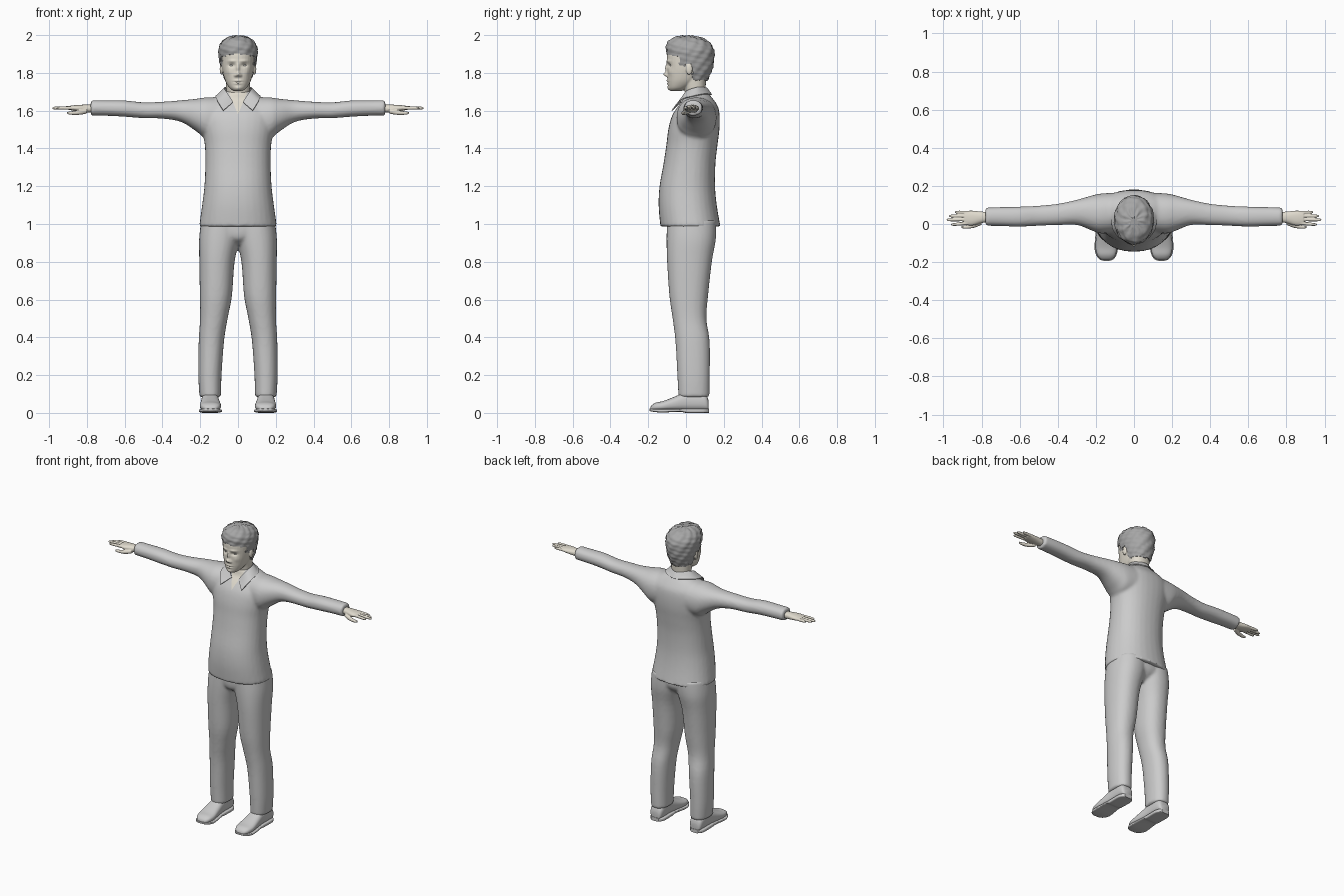
import bpy, bmesh, math, random
from mathutils import Matrix, Vector

random.seed(4)
CM = 0.01  # all part measurements below are in hundredths of a unit
if "Cube" in bpy.data.objects:
    bpy.data.objects.remove(bpy.data.objects["Cube"])


def material(name, r, g, b):
    m = bpy.data.materials.new(name)
    m.use_nodes = True
    m.diffuse_color = (r, g, b, 1)
    m.node_tree.nodes["Principled BSDF"].inputs["Base Color"].default_value = (r, g, b, 1)
    return m


CLOTH = material("grey cloth", 0.6, 0.6, 0.6)
SKIN = material("pale skin", 0.75, 0.71, 0.62)
HAIR = material("grey hair", 0.38, 0.38, 0.38)
EYE = material("eye grey", 0.6, 0.6, 0.58)


def spline(points, steps):
    """Catmull-Rom curve through tuples of any length."""
    out = []
    for i in range(len(points) - 1):
        a, b = points[max(i - 1, 0)], points[i]
        c, d = points[i + 1], points[min(i + 2, len(points) - 1)]
        for k in range(steps):
            t = k / steps
            out.append([q + t / 2 * (r - p + t * (2 * p - 5 * q + 4 * r - s + t * (3 * (q - r) + s - p)))
                        for p, q, r, s in zip(a, b, c, d)])
    return out + [list(points[-1])]


def loft(bm, axis, rings, power=0.9, sides=32, steps=4, flip=1):
    """Closed tube; each ring is a position along the axis and two min/max pairs."""
    rows = []
    for t, a0, a1, b0, b1 in spline(rings, steps):
        row = []
        for k in range(sides):
            ang = 2 * math.pi * k / sides
            c, s = (math.copysign(abs(f) ** power, f) for f in (math.cos(ang), math.sin(ang)))
            a, b = (a0 + a1 + (a1 - a0) * c) / 2, (b0 + b1 + (b1 - b0) * s) / 2
            x, y, z = {"x": (t, a, b), "y": (a, t, b), "z": (a, b, t)}[axis]
            row.append(bm.verts.new((x * CM * flip, y * CM, z * CM)))
        rows.append(row)
    for low, high in zip(rows, rows[1:]):
        for k in range(sides):
            j = (k + 1) % sides
            bm.faces.new((low[k], low[j], high[j], high[k]))
    bm.faces.new(rows[0])
    bm.faces.new(rows[-1])


def centred(rings):
    return [(z, -w, w, y0, y1) for z, w, y0, y1 in rings]


def ball(bm, centre, radii):
    m = Matrix.Translation(Vector(centre) * CM) @ Matrix.Diagonal([r * CM for r in radii] + [1])
    bmesh.ops.create_uvsphere(bm, u_segments=20, v_segments=12, radius=1, matrix=m)


def finish(bm, name, mats, mods=(), sharp=60):
    """Turn the bmesh into a smooth object with its modifiers applied."""
    bmesh.ops.recalc_face_normals(bm, faces=bm.faces)
    mesh = bpy.data.meshes.new(name)
    bm.to_mesh(mesh)
    bm.free()
    ob = bpy.data.objects.new(name, mesh)
    bpy.context.collection.objects.link(ob)
    for kind, settings in mods:
        mod = ob.modifiers.new(kind.title(), kind)
        for key, value in settings.items():
            setattr(mod, key, value)
    if mods:
        dg = bpy.context.evaluated_depsgraph_get()
        baked = bpy.data.meshes.new_from_object(ob.evaluated_get(dg))
        ob.modifiers.clear()
        ob.data = baked
    ob.data.materials.clear()
    for m in mats:
        ob.data.materials.append(m)
    ob.data.shade_smooth()
    ob.data.set_sharp_from_angle(angle=math.radians(sharp))
    return ob


def blend(size, rounds):
    return [("REMESH", dict(mode="VOXEL", voxel_size=size)),
            ("SMOOTH", dict(factor=0.5, iterations=rounds))]


# Shirt: torso and both sleeves blended into one skin
bm = bmesh.new()
loft(bm, "z", centred([
    (98.6, 20.4, -13.3, 18.4), (100, 20.4, -13.7, 18), (110, 19, -14.5, 16.3),
    (120, 17.8, -14, 15.4), (132, 17.3, -11.9, 15.6), (142, 17.6, -10.4, 16.7),
    (150, 19, -9.4, 17.7), (157, 20, -7.5, 17.8), (162, 18.5, -4.5, 17),
    (166, 14.5, -1.5, 14.5), (169, 8.5, -0.8, 12), (170.5, 6.5, 0, 11)]), power=0.9)
for s in (1, -1):
    loft(bm, "x", [
        (8, -4, 16.5, 146, 167), (17, -5, 16, 145.5, 167), (22, -3.5, 15, 149, 166.3),
        (30, -0.5, 12.7, 154, 165.5), (40, -0.6, 10.6, 155.8, 164.7), (50, -0.9, 9.6, 156, 164.4),
        (60, -1.4, 9.1, 156.8, 165.4), (70, -1.1, 8.9, 157.3, 165.5), (78, -0.9, 8.6, 157.4, 165.6)], flip=s)
shirt = finish(bm, "shirt", [CLOTH, SKIN], blend(0.009, 5))

# Open neck: cut a V in the chest and colour it as skin
TIP, SLOPE = 1.58, 0.42
bm = bmesh.new()
bm.from_mesh(shirt.data)
for s in (1, -1):
    near = [f for f in bm.faces if f.calc_center_median().y < 0.04
            and f.calc_center_median().z > 1.56 and abs(f.calc_center_median().x) < 0.09]
    geom = set(near) | {e for f in near for e in f.edges} | {v for f in near for v in f.verts}
    bmesh.ops.bisect_plane(bm, geom=list(geom), plane_co=(0, 0, TIP), plane_no=(s, 0, -SLOPE))
for f in bm.faces:
    c = f.calc_center_median()
    f.material_index = int(c.y < 0.04 and abs(c.x) < SLOPE * (c.z - TIP))
bm.to_mesh(shirt.data)
bm.free()

# Folded collar lying on the shirt: stations run from the back to the front flap
half = [(0, 11, 172, 0, 13.5, 168.5), (6.8, 6, 172.3, 10.5, 7, 168),
        (6.2, 0, 170, 11.3, -2, 166), (2.6, -3, 164.5, 7.8, -7.5, 160)]
stations = [(-a, b, c, -d, e, f) for a, b, c, d, e, f in half[:0:-1]] + half
bm = bmesh.new()
rows = []
for st in spline(stations, 8):
    top, low = Vector(st[:3]), Vector(st[3:])
    rows.append([bm.verts.new(top.lerp(low, k / 6) * CM) for k in range(7)])
for a, b in zip(rows, rows[1:]):
    for k in range(6):
        bm.faces.new((a[k], b[k], b[k + 1], a[k + 1]))
finish(bm, "collar", [CLOTH], [
    ("SHRINKWRAP", dict(target=shirt, wrap_mode="OUTSIDE", offset=0.004)),
    ("SOLIDIFY", dict(thickness=0.005, offset=0))])

# Trousers
bm = bmesh.new()
loft(bm, "z", centred([(89, 2.5, -5, 9), (92, 8, -9, 13), (96, 16, -10, 15.5), (103, 18, -10, 15.5)]))
for s in (1, -1):
    loft(bm, "z", [
        (8.3, 9, 20.4, -4, 12.4), (20, 8.7, 21, -4.6, 12.6), (38, 7.4, 20.8, -5.6, 12.5),
        (50, 5.5, 20.1, -7.1, 10.8), (62, 3.2, 20.2, -8.8, 11.7), (80, 1.8, 20.5, -10, 13.7),
        (92, -1, 20.6, -10.3, 15.8), (102, -3, 19.5, -10, 16)], flip=s)
finish(bm, "trousers", [CLOTH], blend(0.009, 5))

for s, side in ((1, "left"), (-1, "right")):
    # Shoe with a flat sole and heel
    bm = bmesh.new()
    loft(bm, "y", [
        (-18.9, 13, 16, 1.5, 2.6), (-18.2, 11.2, 17.8, 1.2, 4), (-16, 9.6, 19.4, 1, 5.4),
        (-12, 9, 20.2, 1, 6.3), (-6, 9.6, 19.8, 1, 8.6), (0, 10.2, 19.3, 1, 11),
        (8, 10.2, 19.3, 1, 11), (11, 10.8, 18.8, 1, 9), (12, 12, 17.5, 1, 6)], power=0.8, flip=s)
    finish(bm, side + "_shoe", [CLOTH])
    bm = bmesh.new()
    loft(bm, "y", [
        (-19.3, 13, 16, 1.1, 2.2), (-18.5, 10.8, 18.2, 0.8, 2.2), (-16, 9.1, 20, 0.4, 2.1),
        (-12, 8.5, 20.7, 0.2, 2), (-3, 9.5, 20, 0.6, 2.2), (0, 9.7, 19.8, 0, 2.4),
        (9, 9.7, 19.8, 0, 2.4), (12.3, 12, 17.5, 0, 2.4)], power=0.4, flip=s)
    finish(bm, side + "_sole", [CLOTH], sharp=40)

    # Hand: palm, thumb and four fingers blended together
    bm = bmesh.new()
    loft(bm, "x", [(75, 1.2, 6.2, 158.8, 163), (80, 0.5, 6.5, 159, 163.2),
                   (85, -0.8, 7, 159.6, 163), (89, -0.3, 6.8, 160.3, 162.6)], flip=s)
    loft(bm, "x", [(80, -0.5, 2.5, 158.5, 161), (84, -2, 0.5, 157.8, 160.3),
                   (88, -2.5, -0.6, 157.8, 159.7), (90.5, -2.2, -1, 158.2, 159.4)], sides=12, flip=s)
    for root, tip, end in ((0.5, -0.2, 96), (2.4, 2.2, 98.3), (4.2, 4.2, 97), (5.9, 6.2, 94)):
        loft(bm, "x", [(86, root - 0.9, root + 0.9, 160.4, 162.5),
                       (end - 2, tip - 0.8, tip + 0.8, 160.6, 162.2),
                       (end, tip - 0.4, tip + 0.4, 160.9, 161.7)], sides=12, flip=s)
    finish(bm, side + "_hand", [SKIN], blend(0.003, 2))

    # Eye
    bm = bmesh.new()
    ball(bm, (3.3 * s, -7.5, 184), (1.25, 1.15, 0.8))
    finish(bm, side + "_eye", [EYE])

# Head, neck and ears blended, then the face is pushed into shape
bm = bmesh.new()
loft(bm, "z", centred([(160, 6.5, 0.5, 11), (170, 6.2, -0.6, 10.4), (178, 6.6, -2, 10.6), (184, 6, -2, 10)]))
loft(bm, "z", centred([
    (170.5, 2.5, -8.3, -2), (172, 4.5, -9.2, 1), (175, 6.4, -9.7, 6), (178, 7.5, -9.9, 9),
    (182, 8.4, -9.9, 11), (186, 8.8, -10.1, 12.5), (190, 8.9, -10, 13.2),
    (194, 8.3, -8.8, 13), (197, 5, -5, 8)]))
for s in (1, -1):
    ball(bm, (8.9 * s, 1.7, 182), (0.8, 1.8, 3))
head = finish(bm, "head", [SKIN], blend(0.004, 4))
FACE = [  # side offset, height, push outward, width, height spread
    (0, 182.5, 1.2, 0.9, 2.2), (0, 179.3, 2, 1.2, 1.1), (1.3, 178.6, 0.8, 0.8, 0.7),
    (3.3, 184, -1.1, 1.8, 1), (3.2, 186.3, 0.5, 2.2, 0.7), (0, 175.9, 0.6, 2, 0.45),
    (0, 174.4, 0.6, 1.7, 0.5), (0, 175.1, -0.4, 2.2, 0.25), (0, 171.8, 0.7, 1.8, 1.2),
    (5, 180.5, 0.4, 1.6, 1.8)]
for v in head.data.vertices:
    x, y, z = v.co / CM
    if y < -3:
        push = sum(d * math.exp(-((abs(x) - px) / w) ** 2 - ((z - pz) / h) ** 2) for px, pz, d, w, h in FACE)
        v.co.y -= push * CM


# Hair: lumpy cap trimmed along the hairline
def hairline(x, y):
    if y < -3.5:
        return 190 - 0.02 * x * x
    if y < -0.5:
        return 183
    return 185 if y < 3.5 else 176


bm = bmesh.new()
loft(bm, "z", centred([
    (175, 6, -2, 11), (178, 7.6, -4, 12.4), (183, 9.2, -8, 14.2), (188, 10, -9.8, 14.9),
    (192.5, 10.3, -10.6, 14.7), (196, 8.9, -9.8, 12.6), (198.5, 6, -7, 8.5), (199.7, 2, -2, 3)]),
    sides=64, steps=6, power=0.98)
for v in bm.verts:
    x, y, z = v.co / CM
    a = math.atan2(x, y - 2)
    lump = 0.2 * math.sin(a * 11 + z * 0.8) + 0.15 * math.sin(z * 2.1 - a * 5) + random.uniform(-0.15, 0.15)
    v.co += Vector((x, y - 2, z - 187)).normalized() * lump * CM
doomed = []
for f in bm.faces:
    x, y, z = f.calc_center_median() / CM
    if z < hairline(x, y):
        doomed.append(f)
bmesh.ops.delete(bm, geom=doomed, context="FACES")
finish(bm, "hair", [HAIR], [("SOLIDIFY", dict(thickness=0.012, offset=-1))])
